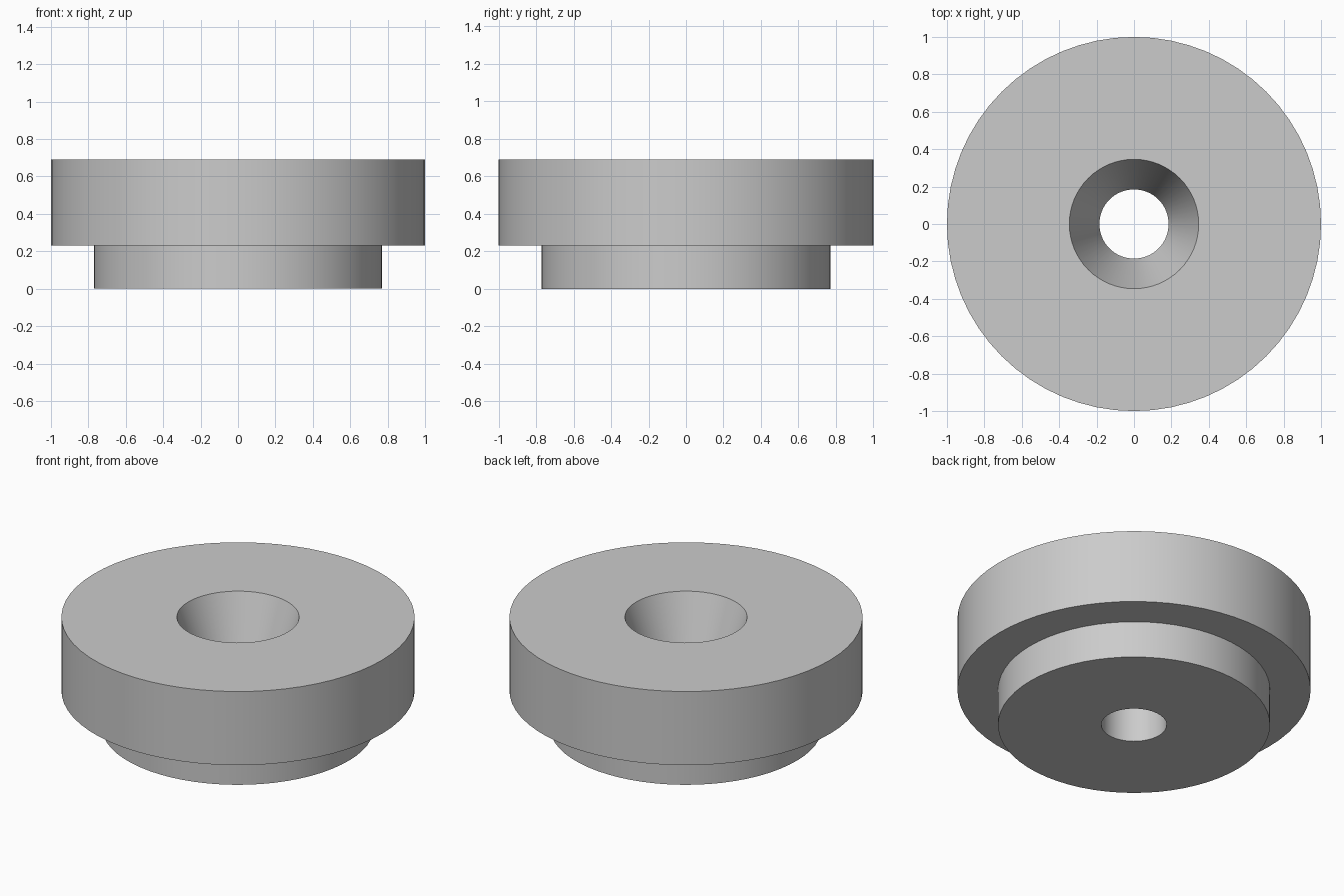
import bpy, bmesh, math

cube = bpy.data.objects.get("Cube")
if cube:
    bpy.data.objects.remove(cube, do_unlink=True)

SEGMENTS = 64
HEIGHT, STEP = 0.69, 0.23
FLANGE_R, BOSS_R = 1.0, 0.77
BORE_R, SINK_R = 0.185, 0.346

# Plain grey material
grey = bpy.data.materials.new("plain_grey")
grey.use_nodes = True
colour = (0.6, 0.6, 0.6, 1)
grey.diffuse_color = colour
grey.node_tree.nodes["Principled BSDF"].inputs["Base Color"].default_value = colour

# Closed cross-section: boss, flange, tapered mouth and straight bore
profile = [
    (BORE_R, 0), (BOSS_R, 0), (BOSS_R, STEP), (FLANGE_R, STEP),
    (FLANGE_R, HEIGHT), (SINK_R, HEIGHT), (BORE_R, STEP),
]


def lathe(name, section, material):
    """Turn a closed (radius, height) section around the z axis."""
    bm = bmesh.new()
    rings = []
    for i in range(SEGMENTS):
        a = math.tau * i / SEGMENTS
        rings.append([bm.verts.new((r * math.cos(a), r * math.sin(a), z))
                      for r, z in section])
    for i, ring in enumerate(rings):
        nxt = rings[(i + 1) % SEGMENTS]
        for j in range(len(section)):
            k = (j + 1) % len(section)
            bm.faces.new((ring[j], nxt[j], nxt[k], ring[k]))
    bmesh.ops.recalc_face_normals(bm, faces=bm.faces)
    mesh = bpy.data.meshes.new(name)
    bm.to_mesh(mesh)
    bm.free()
    mesh.materials.append(material)
    obj = bpy.data.objects.new(name, mesh)
    bpy.context.collection.objects.link(obj)
    return obj


# Stepped bushing with a countersunk through hole
bushing = lathe("stepped_bushing", profile, grey)
bpy.ops.object.select_all(action="DESELECT")
bushing.select_set(True)
bpy.context.view_layer.objects.active = bushing
bpy.ops.object.shade_smooth_by_angle(angle=math.radians(15))
